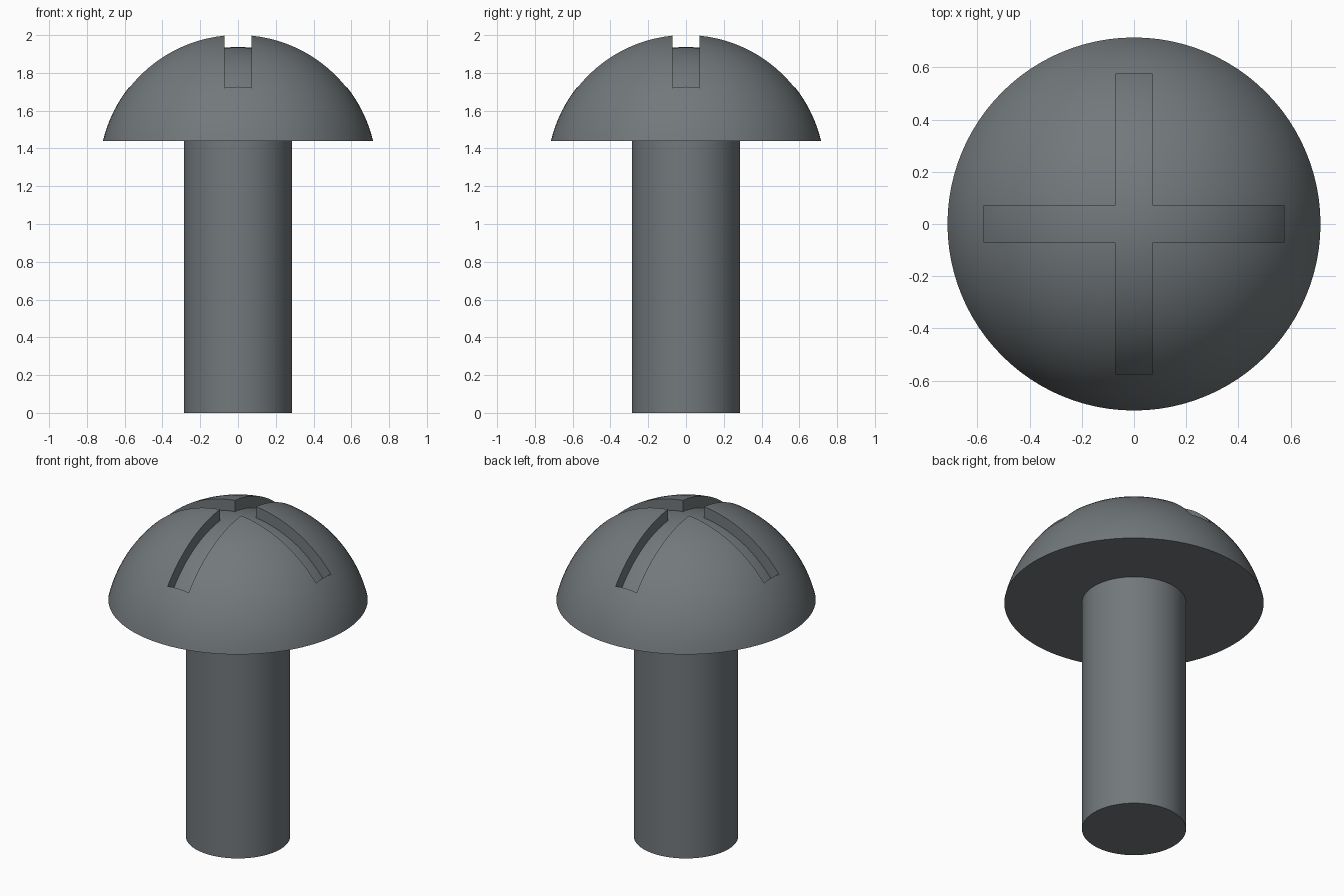
import bpy, bmesh, math

if "Cube" in bpy.data.objects:
    bpy.data.objects.remove(bpy.data.objects["Cube"])

SEG = 96
HEAD_BASE, HEAD_R, APEX = 1.44, 0.715, 2.004
H = APEX - HEAD_BASE
DOME_R = (HEAD_R ** 2 + H ** 2) / (2 * H)      # sphere radius of the domed head
CENTRE = APEX - DOME_R
FLOOR_R = 1.937 - CENTRE                       # concentric sphere of the slot floor


def make_object(name, bm):
    bmesh.ops.recalc_face_normals(bm, faces=bm.faces[:])
    mesh = bpy.data.meshes.new(name)
    bm.to_mesh(mesh)
    bm.free()
    obj = bpy.data.objects.new(name, mesh)
    bpy.context.collection.objects.link(obj)
    return obj


def lathe(name, profile):
    bm = bmesh.new()
    verts = [bm.verts.new((r, 0, z)) for r, z in profile]
    edges = [bm.edges.new(pair) for pair in zip(verts, verts[1:])]
    bmesh.ops.spin(bm, geom=verts + edges, cent=(0, 0, 0), axis=(0, 0, 1),
                   angle=2 * math.pi, steps=SEG, use_merge=True)
    bmesh.ops.remove_doubles(bm, verts=bm.verts[:], dist=1e-5)
    return make_object(name, bm)


def arc(radius, z_low, steps=28):
    low = math.asin((z_low - CENTRE) / radius)
    angles = [low + (math.pi / 2 - low) * i / steps for i in range(steps + 1)]
    return [(radius * math.cos(a), CENTRE + radius * math.sin(a)) for a in angles]


def activate(obj):
    bpy.ops.object.select_all(action='DESELECT')
    obj.select_set(True)
    bpy.context.view_layer.objects.active = obj


def subtract(target, cutter):
    mod = target.modifiers.new("cut", 'BOOLEAN')
    mod.operation, mod.solver, mod.object = 'DIFFERENCE', 'EXACT', cutter
    activate(target)
    bpy.ops.object.modifier_apply(modifier=mod.name)
    bpy.data.objects.remove(cutter)


# Domed head with flat underside
head = lathe("head", [(0, HEAD_BASE)] + arc(DOME_R, HEAD_BASE))

# Cross-shaped prism, hollowed so the slot floor follows the dome
W, L = 0.071, 0.575
bm = bmesh.new()
outline = []
for k in range(4):
    c, s = round(math.cos(k * math.pi / 2)), round(math.sin(k * math.pi / 2))
    for x, y in ((L, -W), (L, W), (W, W)):
        outline.append(bm.verts.new((c * x - s * y, s * x + c * y, 1.5)))
face = bm.faces.new(outline)
top = bmesh.ops.extrude_face_region(bm, geom=[face])
bmesh.ops.translate(bm, vec=(0, 0, 0.7),
                    verts=[g for g in top["geom"] if isinstance(g, bmesh.types.BMVert)])
cross = make_object("slot_cutter", bm)
cross.hide_render = True
core = lathe("slot_floor_core", [(0, 1.46)] + arc(FLOOR_R, 1.46))
core.hide_render = True
subtract(cross, core)
subtract(head, cross)

# Plain round shank
SHANK_R = 0.287
shank = lathe("shank", [(0, 0), (SHANK_R, 0), (SHANK_R, HEAD_BASE), (0, HEAD_BASE)])

# Dark steel finish
steel = bpy.data.materials.new("dark_steel")
steel.diffuse_color = (0.17, 0.19, 0.2, 1)
steel.use_nodes = True
steel.node_tree.nodes["Principled BSDF"].inputs["Base Color"].default_value = steel.diffuse_color
for part in (head, shank):
    part.data.materials.clear()
    part.data.materials.append(steel)
    activate(part)
    bpy.ops.object.shade_smooth_by_angle(angle=math.radians(30))
